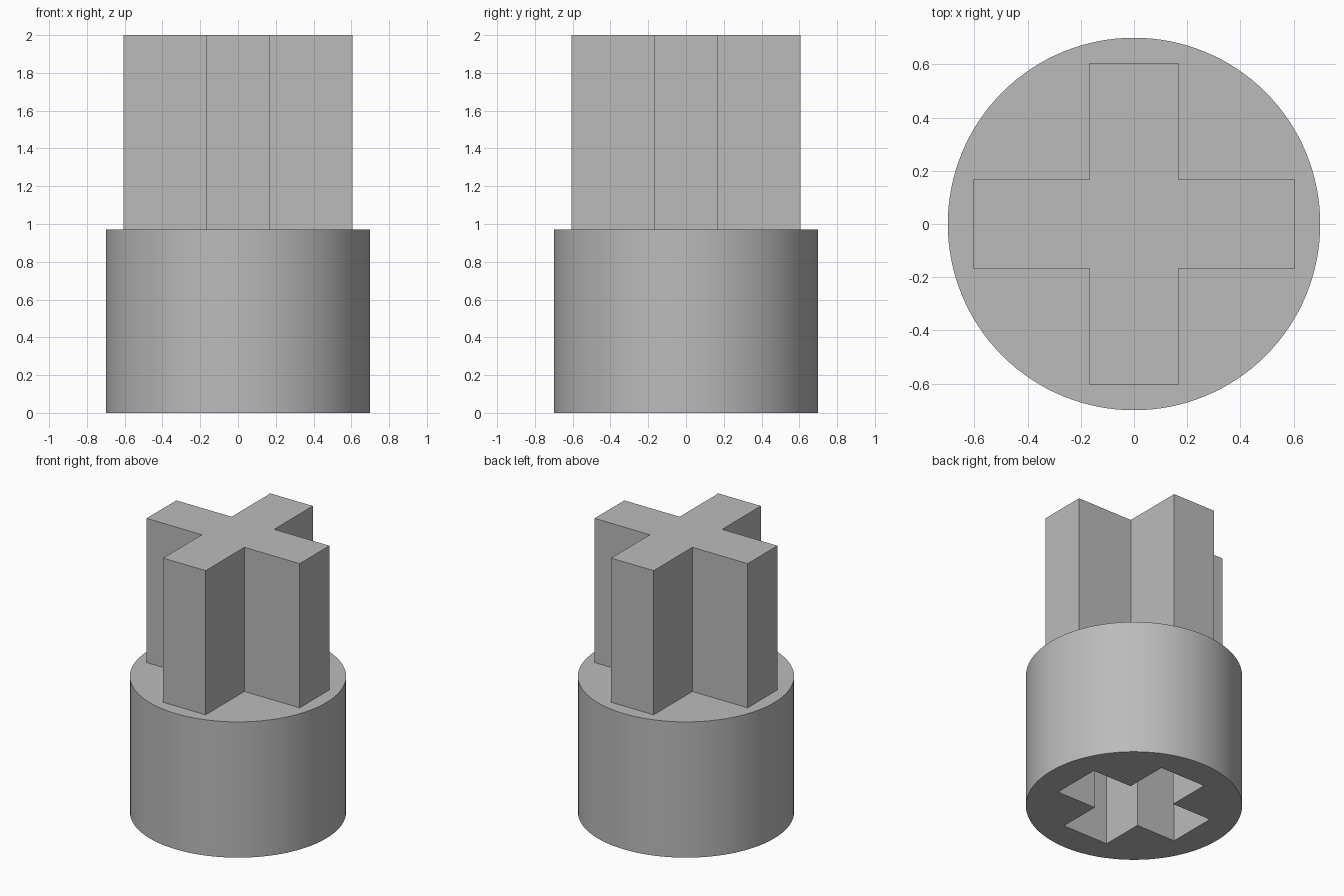
import bpy
import bmesh
import math

RADIUS = 0.70
BASE_HEIGHT = 0.97
TOTAL_HEIGHT = 2.0

cube = bpy.data.objects.get("Cube")
if cube:
    bpy.data.objects.remove(cube, do_unlink=True)

# Single plain grey
grey = bpy.data.materials.new("plain grey")
grey.use_nodes = True
colour = (0.50, 0.50, 0.50, 1.0)
grey.diffuse_color = colour
grey.node_tree.nodes["Principled BSDF"].inputs["Base Color"].default_value = colour


def add_object(name, bm):
    bmesh.ops.recalc_face_normals(bm, faces=bm.faces)
    mesh = bpy.data.meshes.new(name)
    bm.to_mesh(mesh)
    bm.free()
    mesh.materials.append(grey)
    obj = bpy.data.objects.new(name, mesh)
    bpy.context.collection.objects.link(obj)
    return obj


def cross_prism(name, reach, half_width, bottom, top):
    """Extrude a plus-shaped outline, one quarter repeated four times."""
    quarter = [(reach, -half_width), (reach, half_width), (half_width, half_width)]
    bm = bmesh.new()
    outline = []
    for turn in range(4):
        c, s = round(math.cos(turn * math.pi / 2)), round(math.sin(turn * math.pi / 2))
        for x, y in quarter:
            outline.append(bm.verts.new((c * x - s * y, s * x + c * y, bottom)))
    face = bm.faces.new(outline)
    result = bmesh.ops.extrude_face_region(bm, geom=[face])
    raised = [v for v in result["geom"] if isinstance(v, bmesh.types.BMVert)]
    bmesh.ops.translate(bm, verts=raised, vec=(0, 0, top - bottom))
    return add_object(name, bm)


# Round base
bm = bmesh.new()
bmesh.ops.create_cone(bm, cap_ends=True, segments=128, radius1=RADIUS,
                      radius2=RADIUS, depth=BASE_HEIGHT)
bmesh.ops.translate(bm, verts=bm.verts, vec=(0, 0, BASE_HEIGHT / 2))
base = add_object("round_base", bm)

# Cross-shaped socket cut into the underside
cutter = cross_prism("socket_cutter", 0.49, 0.18, -0.1, 0.85)
cut = base.modifiers.new("socket", "BOOLEAN")
cut.operation = "DIFFERENCE"
cut.solver = "EXACT"
cut.object = cutter
bpy.ops.object.select_all(action="DESELECT")
base.select_set(True)
bpy.context.view_layer.objects.active = base
bpy.ops.object.modifier_apply(modifier=cut.name)
bpy.data.objects.remove(cutter, do_unlink=True)
bpy.ops.object.shade_smooth_by_angle(angle=math.radians(30))

# Cross-shaped stem standing on the base
cross_prism("cross_stem", 0.605, 0.168, BASE_HEIGHT, TOTAL_HEIGHT)
